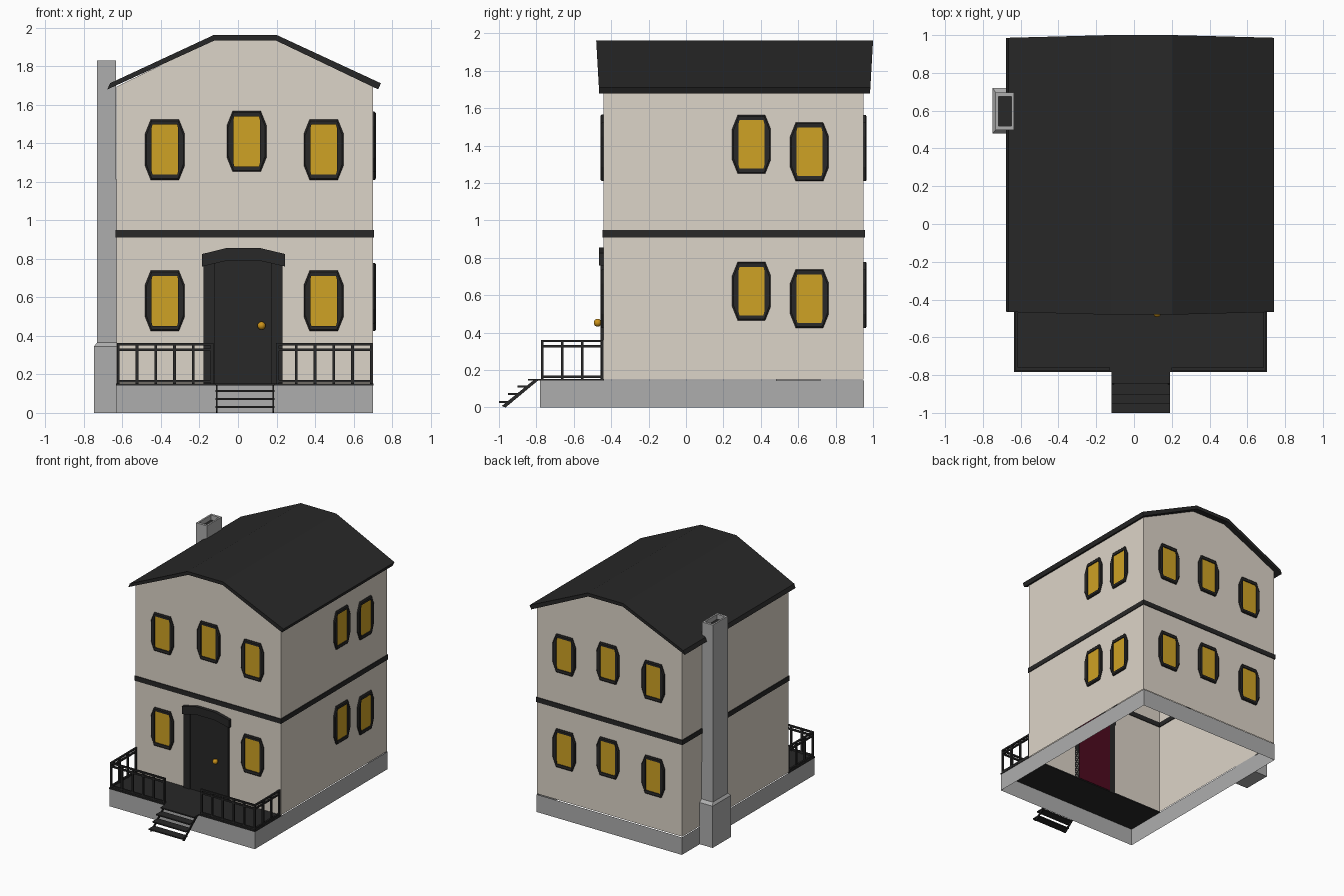
import bpy, bmesh, math
from mathutils import Vector

if "Cube" in bpy.data.objects:
    bpy.data.objects.remove(bpy.data.objects["Cube"])


def mat(name, rgb):
    m = bpy.data.materials.new(name)
    m.diffuse_color = (*rgb, 1)
    m.use_nodes = True
    m.node_tree.nodes["Principled BSDF"].inputs["Base Color"].default_value = m.diffuse_color
    return m


CREAM = mat("cream plaster", (0.72, 0.66, 0.58))
DARK = mat("charcoal", (0.021, 0.021, 0.021))
GRAY = mat("gray stone", (0.42, 0.42, 0.42))
GLOW = mat("yellow glass", (0.62, 0.36, 0.018))
GOLD = mat("gold knob", (0.6, 0.29, 0.01))
MAROON = mat("maroon", (0.075, 0.003, 0.014))

X0, X1, Y0, Y1 = -0.63, 0.70, -0.44, 0.95   # wall limits
PORCH, FLOOR = -0.775, 0.15


def finish(name, bm, *mats):
    bmesh.ops.recalc_face_normals(bm, faces=bm.faces)
    me = bpy.data.meshes.new(name)
    bm.to_mesh(me)
    bm.free()
    for m in mats:
        me.materials.append(m)
    ob = bpy.data.objects.new(name, me)
    bpy.context.collection.objects.link(ob)
    return ob


def loft(bm, loops, cap_start=True, cap_end=True):
    """Join closed point loops with quads, optionally capped."""
    rings = [[bm.verts.new(p) for p in lp] for lp in loops]
    for a, b in zip(rings, rings[1:]):
        for i in range(len(a)):
            j = (i + 1) % len(a)
            bm.faces.new((a[i], a[j], b[j], b[i]))
    if cap_start:
        bm.faces.new(rings[0][::-1])
    if cap_end:
        return bm.faces.new(rings[-1])


def rect(x0, x1, y0, y1, z):
    return [(x0, y0, z), (x1, y0, z), (x1, y1, z), (x0, y1, z)]


def add_box(bm, x0, x1, y0, y1, z0, z1):
    loft(bm, [rect(x0, x1, y0, y1, z0), rect(x0, x1, y0, y1, z1)])


def box(name, m, *dims):
    bm = bmesh.new()
    add_box(bm, *dims)
    return finish(name, bm, m)


# walls: open gabled shell without floor
gable = [(X0, FLOOR), (X1, FLOOR), (X1, 1.695), (0.20, 1.94), (-0.125, 1.94), (X0, 1.695)]
bm = bmesh.new()
loft(bm, [[(x, y, z) for x, z in gable] for y in (Y0, Y1)])
low = [f for f in bm.faces if all(v.co.z < 0.2 for v in f.verts)]
bmesh.ops.delete(bm, geom=low, context='FACES')
finish("walls", bm, CREAM)

# roof: bent slab, ends leaning out slightly at the ridge
top = [(-0.665, 1.712), (-0.125, 1.963), (0.20, 1.963), (0.742, 1.712)]
under = [(0.728, 1.68), (0.195, 1.935), (-0.12, 1.935), (-0.678, 1.68)]
bm = bmesh.new()
lean = lambda z: 0.016 * (z - 1.68) / 0.28
loft(bm, [[(x, -0.464 - lean(z), z) for x, z in top + under],
          [(x, 0.984 + lean(z), z) for x, z in top + under]])
finish("roof", bm, DARK)

# storey band: thin ring around the walls
bm = bmesh.new()
o, n = 0.006, -0.006
ring = [rect(X0 - e, X1 + e, Y0 - e, Y1 + e, z)
        for e, z in ((n, 0.91), (o, 0.91), (o, 0.95), (n, 0.95), (n, 0.91))]
loft(bm, ring, False, False)
bmesh.ops.remove_doubles(bm, verts=bm.verts, dist=1e-5)
finish("storey_band", bm, DARK)

# foundation skirt (open below) and porch deck
bm = bmesh.new()
loft(bm, [rect(X0, X1, PORCH - 0.005, Y1 + 0.003, z) for z in (0, FLOOR - 0.005)], False, False)
finish("foundation", bm, GRAY)
box("porch_deck", DARK, X0 - 0.004, X1 + 0.004, PORCH - 0.008, Y0 + 0.002, 0.143, 0.153)

# steps: landing, treads and slanted stringers
bm = bmesh.new()
add_box(bm, -0.118, 0.19, -0.845, PORCH, 0.143, 0.153)
for y, z in ((-0.902, 0.108), (-0.952, 0.067), (-1.0, 0.025)):
    add_box(bm, -0.118, 0.19, y, y + 0.068, z, z + 0.01)
for x in (-0.115, 0.179):
    side = [(-0.79, 0.145), (-0.81, 0.15), (-0.985, 0.008), (-0.965, 0.0)]
    loft(bm, [[(a, y, z) for y, z in side] for a in (x, x + 0.008)])
finish("steps", bm, DARK)

# porch railing: rails and posts along front and both sides
bm = bmesh.new()
t = 0.007
runs = [((-0.622, -0.768), (-0.135, -0.768), 6), ((0.205, -0.768), (0.692, -0.768), 6),
        ((-0.622, -0.768), (-0.622, -0.448), 4), ((0.692, -0.768), (0.692, -0.448), 4)]
for (ax, ay), (bx, by), count in runs:
    for z in (0.158, 0.322, 0.349):
        add_box(bm, ax - t, bx + t, ay - t, by + t, z, z + 0.013)
    for i in range(count):
        f = i / (count - 1)
        x, y = ax + (bx - ax) * f, ay + (by - ay) * f
        add_box(bm, x - t, x + t, y - t, y + t, FLOOR, 0.355)
finish("railing", bm, DARK)


# windows: octagonal frame with a glowing pane
def octagon(w, h, cw, ch):
    return [(w, -h + ch), (w, h - ch), (w - cw, h), (cw - w, h),
            (-w, h - ch), (-w, ch - h), (cw - w, -h), (w - cw, -h)]


def window(name, side, u, v):
    place = {"front": lambda a, b, d: (a, Y0 - d, b),
             "back": lambda a, b, d: (a, Y1 + d, b),
             "right": lambda a, b, d: (X1 + d, a, b)}[side]
    outer, mid = octagon(0.103, 0.157, 0.03, 0.075), octagon(0.096, 0.15, 0.028, 0.075)
    inner = octagon(0.069, 0.13, 0.005, 0.02)
    bm = bmesh.new()
    pane = loft(bm, [[place(u + a, v + b, d) for a, b in pts] for pts, d in
                     ((outer, 0), (outer, 0.01), (mid, 0.016), (inner, 0.014), (inner, 0.006))],
                cap_start=False)
    pane.material_index = 1
    finish(name, bm, DARK, GLOW)


for level, base in (("lower", 0.582), ("upper", 1.367)):
    for side, spots in (("front", ((-0.38, 0), (0.045, 0.043), (0.445, 0))),
                        ("back", ((-0.37, 0), (0.045, 0.04), (0.445, 0))),
                        ("right", ((0.35, 0.04), (0.66, 0)))):
        for i, (u, lift) in enumerate(spots):
            if not (side == "front" and level == "lower" and i == 1):  # door is here
                window(f"{level}_{side}_window_{i + 1}", side, u, base + lift)

# door, jambs and bent lintel
box("door", DARK, -0.12, 0.175, Y0 - 0.009, Y0 + 0.001, FLOOR, 0.80)
box("door_inside", MAROON, -0.12, 0.19, Y0 + 0.002, Y0 + 0.006, FLOOR, 0.79)
for s, x in (("left", -0.178), ("right", 0.172)):
    box(s + "_door_jamb", DARK, x, x + 0.058, Y0 - 0.017, Y0, FLOOR, 0.79)
bm = bmesh.new()
lintel = [(-0.187, 0.76), (-0.187, 0.825), (-0.06, 0.856), (0.115, 0.856), (0.245, 0.825),
          (0.245, 0.76), (0.115, 0.79), (-0.06, 0.79)]
loft(bm, [[(x, y, z) for x, z in lintel] for y in (Y0, Y0 - 0.026)])
finish("door_lintel", bm, DARK)

# door knob: ball on a short stem
bm = bmesh.new()
bmesh.ops.create_uvsphere(bm, u_segments=16, v_segments=10, radius=0.021)
bmesh.ops.translate(bm, verts=bm.verts, vec=Vector((0.122, -0.472, 0.453)))
for f in bm.faces:
    f.smooth = True
add_box(bm, 0.114, 0.13, -0.465, -0.445, 0.445, 0.461)
finish("door_knob", bm, GOLD)

# chimney: wide foot, tapered shoulder, tall shaft, dark recessed flue
bm = bmesh.new()
flue = loft(bm, [rect(-0.748, X0, 0.48, 0.72, 0), rect(-0.748, X0, 0.48, 0.72, 0.345),
                 rect(-0.732, X0, 0.498, 0.695, 0.365), rect(-0.732, -0.634, 0.498, 0.695, 1.83),
                 rect(-0.718, -0.648, 0.518, 0.675, 1.83), rect(-0.718, -0.648, 0.518, 0.675, 1.79)])
flue.material_index = 1
finish("chimney", bm, GRAY, DARK)
